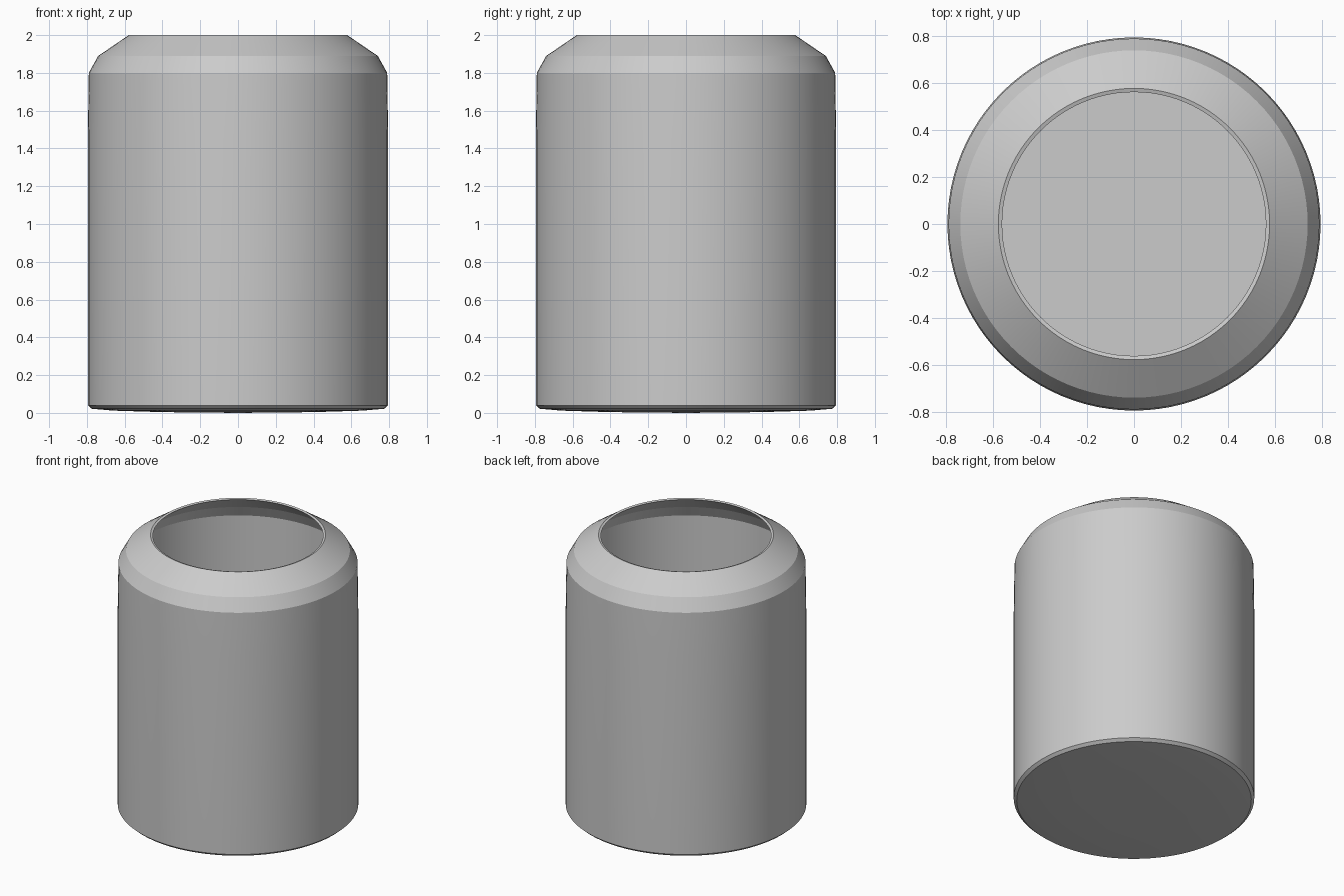
import bpy, bmesh, math

if "Cube" in bpy.data.objects:
    bpy.data.objects.remove(bpy.data.objects["Cube"])

SIDES = 96

# Cross-section of the hollow jar: underside, outer wall, shoulder, rim, inner wall, floor
profile = [
    (0.0, 0.0), (0.40, 0.004), (0.66, 0.012), (0.775, 0.022), (0.795, 0.04),
    (0.795, 1.45), (0.79, 1.80), (0.74, 1.89), (0.578, 2.0),
    (0.562, 1.995), (0.715, 1.87), (0.755, 1.79), (0.755, 0.05), (0.0, 0.05),
]


def lathe(name, points, sides):
    """Revolve a (radius, height) profile about the z axis."""
    bm = bmesh.new()
    verts = [bm.verts.new((r, 0, z)) for r, z in points]
    edges = [bm.edges.new(pair) for pair in zip(verts, verts[1:])]
    bmesh.ops.spin(bm, geom=verts + edges, cent=(0, 0, 0), axis=(0, 0, 1),
                   angle=math.tau, steps=sides, use_merge=True)
    bmesh.ops.remove_doubles(bm, verts=bm.verts, dist=1e-5)
    bmesh.ops.recalc_face_normals(bm, faces=bm.faces)
    mesh = bpy.data.meshes.new(name)
    bm.to_mesh(mesh)
    bm.free()
    obj = bpy.data.objects.new(name, mesh)
    bpy.context.collection.objects.link(obj)
    return obj


# Jar body, smooth around but crisp at the shoulder breaks
jar = lathe("jar_body", profile, SIDES)
bpy.context.view_layer.objects.active = jar
jar.select_set(True)
bpy.ops.object.shade_smooth_by_angle(angle=math.radians(15))
